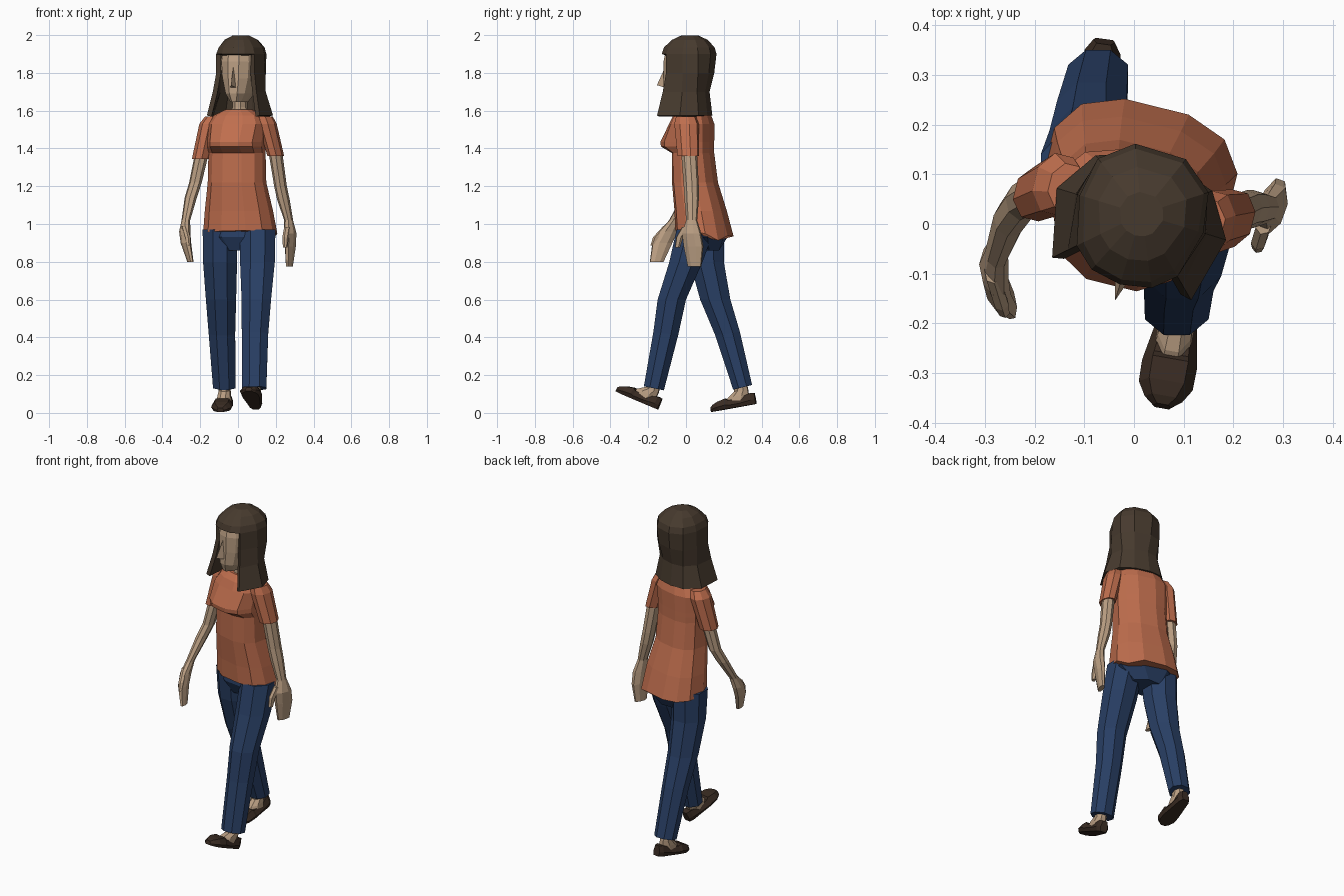
import bpy, bmesh
from math import sin, cos, pi, radians
from mathutils import Matrix, Vector


def material(name, rgb):
    m = bpy.data.materials.new(name)
    m.diffuse_color = (*rgb, 1)
    return m


SKIN = material("skin", (0.50, 0.35, 0.23))
HAIR = material("hair", (0.062, 0.042, 0.027))
ORANGE = material("orange_cloth", (0.52, 0.155, 0.075))
DENIM = material("denim", (0.022, 0.05, 0.13))
LEATHER = material("leather", (0.04, 0.024, 0.016))


def make(name, verts, faces, mat, matrix=Matrix()):
    bm = bmesh.new()
    vs = [bm.verts.new(matrix @ Vector(v)) for v in verts]
    for f in faces:
        bm.faces.new([vs[i] for i in f])
    bmesh.ops.delete(bm, geom=[v for v in bm.verts if not v.link_faces], context='VERTS')
    bmesh.ops.recalc_face_normals(bm, faces=bm.faces)
    me = bpy.data.meshes.new(name)
    bm.to_mesh(me)
    bm.free()
    me.materials.append(mat)
    ob = bpy.data.objects.new(name, me)
    bpy.context.collection.objects.link(ob)
    return ob


def loft(name, rings, mat, matrix=Matrix()):
    n = len(rings[0])
    faces = [(r*n+i, r*n+(i+1) % n, (r+1)*n+(i+1) % n, (r+1)*n+i)
             for r in range(len(rings)-1) for i in range(n)]
    faces += [tuple(range(n)), tuple(range((len(rings)-1)*n, len(rings)*n))]
    return make(name, [p for r in rings for p in r], faces, mat, matrix)


def ring(x, y, z, rx, front, back=None, n=8, yaw=0, tilt=0, power=1):
    """Horizontal outline with separate front and back depth."""
    back = front if back is None else back
    k, rot, pts = 1/cos(pi/n), Matrix.Rotation(radians(yaw), 3, 'Z'), []
    sp = lambda v: (1 if v > 0 else -1)*min(abs(v), 1)**power
    for i in range(n):
        a = 2*pi*(i+.5)/n
        s = sp(sin(a)*k)*(back if sin(a) > 0 else front)
        pts.append(Vector((x, y, z)) + rot @ Vector((rx*sp(cos(a)*k), s, tilt*s)))
    return pts


# Shirt, with chest overhang and a dipped hem corner at the back
shirt = [ring(*r, n=12, yaw=-14, power=.8) for r in (
    (.012, .10, .95, .19, .145, .14), (.005, .08, 1.07, .175, .13, .125),
    (-.005, .05, 1.22, .15, .115, .11), (-.005, .04, 1.375, .147, .105, .10),
    (-.005, .04, 1.41, .148, .165, .10), (-.005, .04, 1.435, .148, .168, .10),
    (0, .04, 1.53, .155, .12, .10), (.005, .04, 1.575, .13, .10, .085),
    (.005, .035, 1.605, .07, .065, .06))]
for p in shirt[0]:
    p.z -= .1*(p.y-.1)
shirt[0][1].z -= .03
loft("shirt", shirt, ORANGE)

# Trousers
loft("trouser_seat", [ring(0, .085, .86, .10, .07, .09), ring(.005, .09, .93, .18, .11, .12, yaw=-8),
                      ring(.01, .095, 1.0, .165, .11, .11, yaw=-8)], DENIM)
LEGS = {"left": ((.085, .295, .13, .062, .05), (.085, .0, 0, 0, 0))}
legs = {
    "front_trouser_leg": ((.086, -.17, .13, .064, .053, -.2), (.09, -.107, .42, .070, .066, -.1),
                          (.097, -.075, .6, .078, .075, 0), (.103, .0, .8, .092, .088, 0),
                          (.105, .05, .97, .093, .10, 0)),
    "back_trouser_leg": ((-.072, .30, .135, .06, .05, .25), (-.085, .22, .42, .07, .065, .15),
                         (-.09, .155, .6, .08, .08, 0), (-.095, .11, .8, .09, .09, 0),
                         (-.095, .10, .97, .092, .10, 0))}
for name, rows in legs.items():
    loft(name, [ring(*r[:5], tilt=r[5]) for r in rows], DENIM)


# Feet: shoe with open instep and bare ankle
def shoe_section(y, w, h):
    return [(-w*.8, y, 0), (w*.8, y, 0), (w, y, h*.4), (w*.65, y, h), (-w*.65, y, h), (-w, y, h*.4)]


for side, pos, pitch, yaw, ankle in (("front", (.077, -.251, .063), -23, -10, .03),
                                     ("back", (-.075, .263, .028), 10, -8, .047)):
    m = (Matrix.Translation(pos) @ Matrix.Rotation(radians(yaw), 4, 'Z')
         @ Matrix.Rotation(radians(pitch), 4, 'X'))
    loft(side + "_shoe", [shoe_section(*s) for s in (
        (.112, .022, .06), (.09, .036, .062), (.03, .044, .045), (-.03, .054, .045),
        (-.045, .056, .056), (-.09, .055, .046), (-.118, .038, .034), (-.132, .018, .022))], LEATHER, m)
    loft(side + "_ankle", [ring(0, .01, .03, .036, .06), ring(0, .025, .058, .034, .055),
                           ring(0, .045, .085, .03, .036), ring(0, ankle, .16, .03, .032)], SKIN, m)

# Arms: sleeve, bare arm with hand, thumb
arms = {
    "left": (((-.135, .075, 1.57, .035, .045), (-.155, .08, 1.53, .045, .06), (-.197, .06, 1.345, .043, .052)),
             ((-.19, .065, 1.38, .034, .038), (-.225, .045, 1.22, .031, .036), (-.25, .01, 1.14, .03, .034),
              (-.276, -.06, 1.02, .021, .028), (-.282, -.095, .96, .026, .048), (-.276, -.125, .90, .024, .052),
              (-.252, -.155, .80, .014, .036)),
             ((-.285, -.10, .99, .014, .02), (-.268, -.155, .93, .014, .02), (-.262, -.175, .885, .01, .014)), 12),
    "right": (((.14, .0, 1.57, .04, .05), (.155, .003, 1.53, .045, .062), (.2, .012, 1.36, .04, .055)),
              ((.195, .015, 1.40, .033, .04), (.225, .028, 1.2, .03, .038), (.24, .03, 1.13, .03, .036),
               (.268, .03, 1.02, .021, .028), (.277, .03, .95, .027, .05), (.277, .04, .88, .023, .052),
               (.272, .045, .775, .014, .036)),
              ((.262, .0, .985, .014, .022), (.252, -.033, .93, .014, .02), (.25, -.045, .875, .01, .014)), -20)}
for side, (sleeve, arm, thumb, yaw) in arms.items():
    loft(side + "_sleeve", [ring(*r, yaw=-14) for r in sleeve], ORANGE)
    loft(side + "_arm_and_hand", [ring(*r, yaw=yaw) for r in arm], SKIN)
    loft(side + "_thumb", [ring(*r, n=6, yaw=yaw) for r in thumb], SKIN)

# Head and neck, turned slightly to one side
turn = Matrix.Translation((.015, .02, 0)) @ Matrix.Rotation(radians(-17), 4, 'Z')
loft("neck", [ring(-.005, .005, 1.56, .05, .05), ring(-.005, 0, 1.62, .036, .04),
              ring(0, .0, 1.72, .036, .04)], SKIN, turn)
loft("head", [ring(0, 0, *r, n=12, power=.9) for r in (
    (1.645, .038, .125, .02), (1.69, .07, .138, .05), (1.77, .092, .136, .10),
    (1.86, .10, .136, .12), (1.94, .085, .12, .10))], SKIN, turn)
make("nose", [(0, -.132, 1.84), (-.018, -.125, 1.72), (.018, -.125, 1.72), (0, -.182, 1.735)],
     [(0, 1, 3), (0, 3, 2), (1, 2, 3), (0, 2, 1)], SKIN, turn)

# Hair: bell-shaped shell, open at the face below the fringe
angles = (0, 25, 47, 90, 125, 158)
rows = ((1.998, (.045,)*6), (1.975, (.095, .095, .092, .09, .095, .095)),
        (1.935, (.138, .138, .13, .12, .132, .132)), (1.90, (.148, .15, .145, .13, .142, .142)),
        (1.80, (.13, .13, .145, .135, .14, .13)), (1.70, (.15, .15, .165, .138, .125, .105)),
        (1.575, (.2, .2, .2, .178, .15, .12)))
verts, order = [], [(i, 1) for i in range(6)] + [(i, -1) for i in range(5, 0, -1)]
for z, radii in rows:
    for i, s in order:
        t = radians(angles[i])
        verts.append((s*radii[i]*sin(t), -radii[i]*cos(t), z))
faces = [tuple(range(11))]
for r in range(len(rows)-1):
    for i in range(11):
        if r < 3 or 2 <= i <= 8:
            j = (i+1) % 11
            faces.append((r*11+i, r*11+j, (r+1)*11+j, (r+1)*11+i))
hair = make("hair", verts, faces, HAIR, turn)
shell = hair.modifiers.new("thickness", 'SOLIDIFY')
shell.thickness = .025
shell.offset = -1
